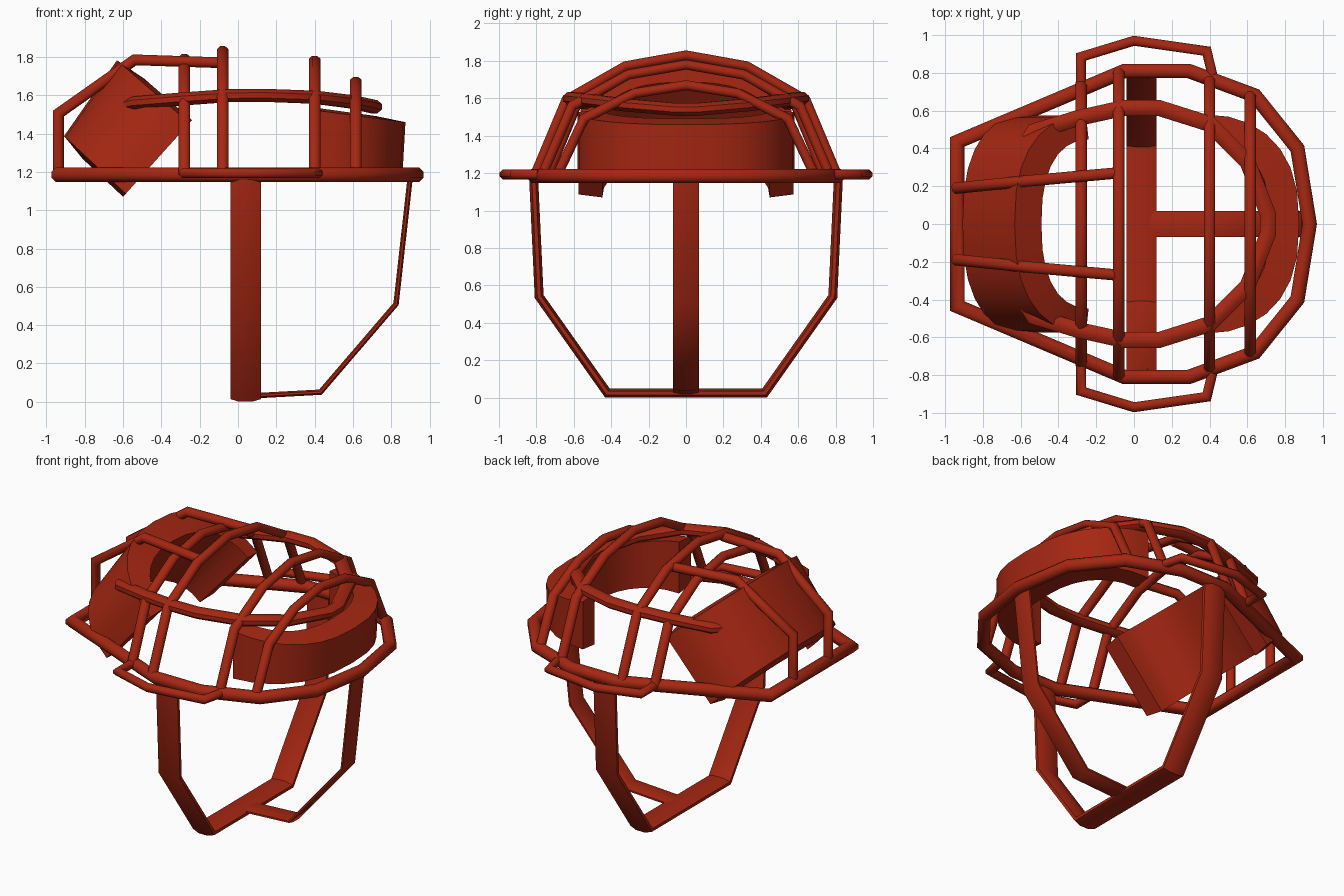
import bpy, bmesh, math
from mathutils import Vector

cube = bpy.data.objects.get("Cube")
if cube:
    bpy.data.objects.remove(cube, do_unlink=True)

COLOR = (0.38, 0.02, 0.006, 1.0)
red = bpy.data.materials.new("brick_red")
red.use_nodes = True
red.diffuse_color = COLOR
red.node_tree.nodes["Principled BSDF"].inputs["Base Color"].default_value = COLOR


def finish(name, bm, smooth=50):
    bmesh.ops.recalc_face_normals(bm, faces=bm.faces)
    mesh = bpy.data.meshes.new(name)
    bm.to_mesh(mesh)
    bm.free()
    mesh.materials.append(red)
    obj = bpy.data.objects.new(name, mesh)
    bpy.context.collection.objects.link(obj)
    bpy.ops.object.select_all(action='DESELECT')
    obj.select_set(True)
    bpy.context.view_layer.objects.active = obj
    bpy.ops.object.shade_smooth_by_angle(angle=math.radians(smooth))
    return obj


def bar(name, path, normal, in_plane, across, closed=False, sides=8):
    """Mitred bar along a planar path; half sizes within and across the plane."""
    pts = [Vector(p) for p in path]
    normal = Vector(normal).normalized()
    count = len(pts)
    grow = 1 / math.cos(math.pi / sides)
    bm = bmesh.new()
    rings = []
    for i, p in enumerate(pts):
        before = pts[i - 1] if closed or i else None
        after = pts[(i + 1) % count] if closed or i < count - 1 else None
        t_in = (p - before).normalized() if before else (after - p).normalized()
        t_out = (after - p).normalized() if after else t_in
        tangent = (t_in + t_out).normalized()
        side = normal.cross(tangent).normalized() / max(0.4, tangent.dot(t_in))
        ring = []
        for k in range(sides):
            a = 2 * math.pi * (k + 0.5) / sides
            ring.append(bm.verts.new(p + side * in_plane * grow * math.cos(a)
                                     + normal * across * grow * math.sin(a)))
        rings.append(ring)
    for i in range(count if closed else count - 1):
        a, b = rings[i], rings[(i + 1) % count]
        for k in range(sides):
            j = (k + 1) % sides
            bm.faces.new((a[k], a[j], b[j], b[k]))
    if not closed:
        bm.faces.new(rings[0])
        bm.faces.new(rings[-1])
    return finish(name, bm)


def mirrored(half):
    """Extend a half path across y = 0, skipping a point on the centre."""
    return half + [(x, -y, z) for x, y, z in reversed(half) if abs(y) > 0.001]


def pad(name, end_low, end_high, mid_low, mid_high, half_width, thick, steps=14):
    """U-shaped cushion whose ends and middle have the given (x, z) edges."""
    corners = [Vector((p[0], 0, p[1])) for p in (end_low, end_high, mid_low, mid_high)]
    depth = (corners[2] - corners[0]).length

    def place(d, y, h):
        low = corners[0].lerp(corners[2], d)
        high = corners[1].lerp(corners[3], d)
        p = low.lerp(high, h)
        p.y = y
        return p

    bm = bmesh.new()
    rings = []
    for i in range(steps + 1):
        a = math.pi * i / steps
        c, s = math.cos(a), math.sin(a)
        y = math.copysign(abs(c) ** 0.8, c)
        d = abs(s) ** 0.9
        inner_y, inner_d = y * (half_width - thick * 0.85), d * (1 - thick / depth)
        y *= half_width
        rings.append([bm.verts.new(place(*q)) for q in (
            (d, y, 0.04), (d, y, 0.96), (inner_d, inner_y, 1), (inner_d, inner_y, 0))])
    for a, b in zip(rings, rings[1:]):
        for k in range(4):
            j = (k + 1) % 4
            bm.faces.new((a[k], a[j], b[j], b[k]))
    bm.faces.new(rings[0])
    bm.faces.new(rings[-1])
    obj = finish(name, bm, 40)
    return obj


# Main rim
RIM_Z = 1.185
outline = [(-0.935, 0.435), (-0.05, 0.81), (0.29, 0.81), (0.64, 0.68), (0.865, 0.4), (0.93, 0)]
bar("rim", mirrored([(x, y, RIM_Z) for x, y in outline]), (0, 0, 1), 0.038, 0.038, closed=True)

# Cross arches of the cage: position, half width, crown height
ARCH = [(1, 0), (0.79, 0.63), (0.4, 0.91), (0, 1)]
for i, (x, width, top) in enumerate([(-0.28, 0.74, 1.79), (-0.08, 0.81, 1.83),
                                     (0.4, 0.77, 1.78), (0.615, 0.69, 1.67)]):
    half = [(x, width * u, RIM_Z + (top - RIM_Z) * v) for u, v in ARCH]
    bar(f"cage_arch_{i + 1}", mirrored(half), (1, 0, 0), 0.026, 0.03)

# Paired bars from the chin up to the crown, and side guards
for label, s in (("left", 1), ("right", -1)):
    bar(f"chin_bar_{label}", [(-0.937, 0.19 * s, RIM_Z), (-0.937, 0.19 * s, 1.505),
                              (-0.54, 0.23 * s, 1.785), (-0.09, 0.27 * s, 1.77)],
        (-0.1 * s, 1, 0), 0.028, 0.03)
    guard = [(-0.28, 0.75), (-0.28, 0.885), (0, 0.97), (0.385, 0.915), (0.415, 0.79)]
    bar(f"side_guard_{label}", [(x, y * s, 1.193) for x, y in guard], (0, 0, 1), 0.026, 0.026)

# Bent inner bar running around the pads
inner = [(-0.61, 0.36, 1.54), (-0.53, 0.49, 1.56), (-0.3, 0.56, 1.58), (-0.05, 0.615, 1.598),
         (0.13, 0.615, 1.6), (0.4, 0.53, 1.59), (0.6, 0.33, 1.565), (0.71, 0.05, 1.54)]
bar("inner_bar", mirrored(inner), (0, 0, 1), 0.042, 0.034)

# Cushions
pad("brow_pad", (0.37, 1.19), (0.37, 1.54), (0.86, 1.21), (0.875, 1.47), 0.58, 0.15)
pad("chin_pad", (-0.6, 1.07), (-0.24, 1.47), (-0.92, 1.37), (-0.62, 1.8), 0.575, 0.15)

# Head straps
bar("side_strap", mirrored([(0.04, 0.815, 1.18), (0.04, 0.785, 0.54), (0.04, 0.42, 0.024)]),
    (1, 0, 0), 0.024, 0.08)
bar("centre_strap", [(0.9, 0, 1.18), (0.825, 0, 0.51), (0.43, 0, 0.05), (0.06, 0, 0.03)],
    (0, 1, 0), 0.014, 0.07)
